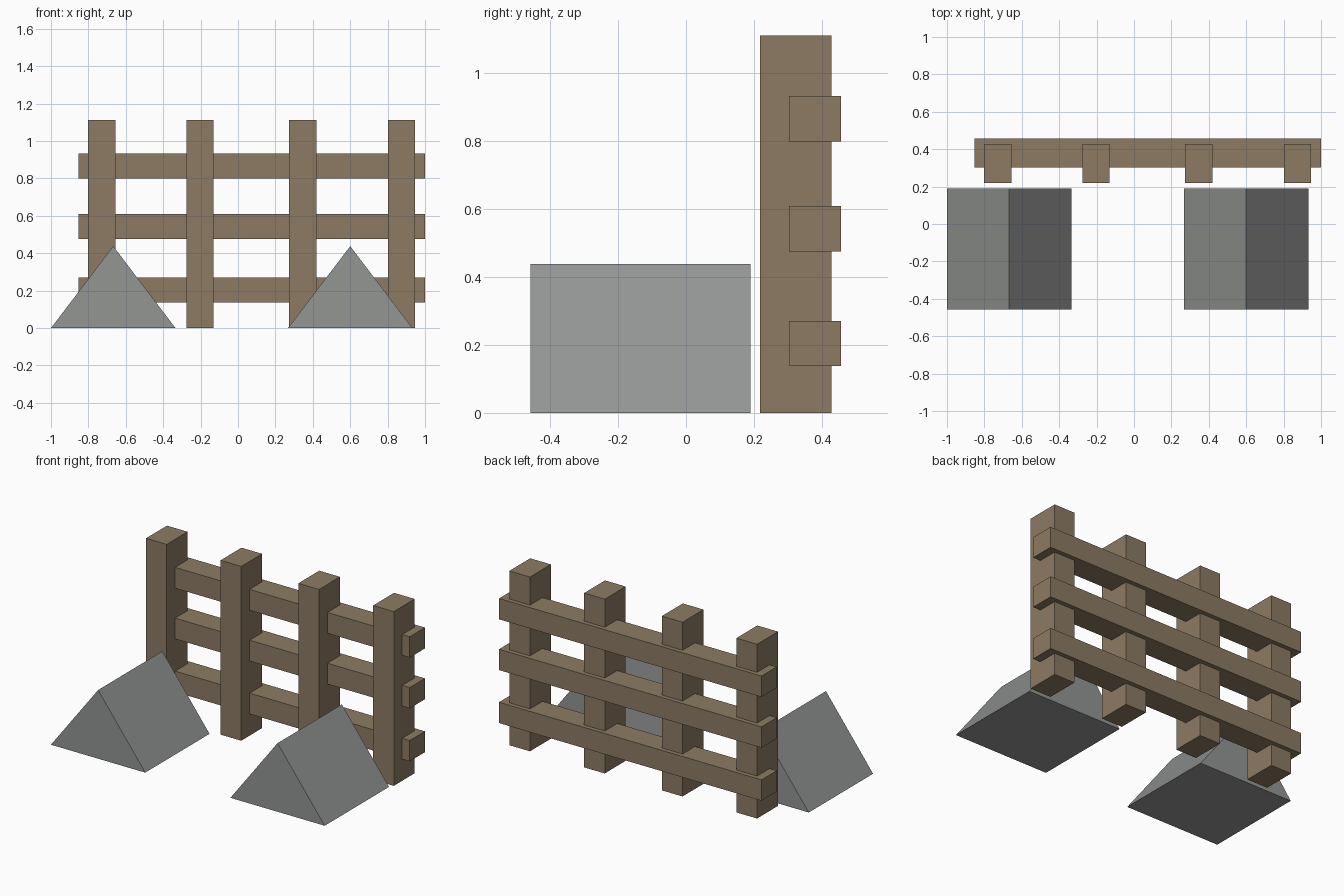
import bpy

if "Cube" in bpy.data.objects:
    bpy.data.objects.remove(bpy.data.objects["Cube"])


def material(name, rgb):
    m = bpy.data.materials.new(name)
    # sRGB bytes to linear
    m.diffuse_color = (*[((c / 255 + 0.055) / 1.055) ** 2.4 for c in rgb], 1)
    m.use_nodes = True
    m.node_tree.nodes["Principled BSDF"].inputs["Base Color"].default_value = m.diffuse_color
    return m


wood = material("weathered wood", (140, 123, 99))
stone = material("grey stone", (147, 150, 148))


def extrude_y(name, outline, y0, y1, mat):
    """Solid made by extruding an (x, z) outline from y0 to y1."""
    n = len(outline)
    verts = [(x, y, z) for y in (y0, y1) for x, z in outline]
    faces = [tuple(range(n)), tuple(reversed(range(n, 2 * n)))]
    faces += [(i, i + n, (i + 1) % n + n, (i + 1) % n) for i in range(n)]
    mesh = bpy.data.meshes.new(name)
    mesh.from_pydata(verts, [], faces)
    mesh.materials.append(mat)
    obj = bpy.data.objects.new(name, mesh)
    bpy.context.collection.objects.link(obj)
    return obj


def box(name, x0, x1, y0, y1, z0, z1, mat):
    return extrude_y(name, [(x0, z0), (x1, z0), (x1, z1), (x0, z1)], y0, y1, mat)


# Upright fence posts
for x in (-0.729, -0.203, 0.346, 0.874):
    box("fence_post", x - 0.073, x + 0.073, 0.218, 0.429, 0, 1.112, wood)

# Horizontal rails, set into the back of the posts
for z in (0.138, 0.476, 0.80):
    box("fence_rail", -0.853, 1.0, 0.303, 0.457, z, z + 0.133, wood)

# Triangular blocks in front of the fence
for x in (-0.667, 0.60):
    extrude_y("wedge_block", [(x - 0.333, 0), (x + 0.333, 0), (x, 0.438)],
              -0.458, 0.19, stone)
